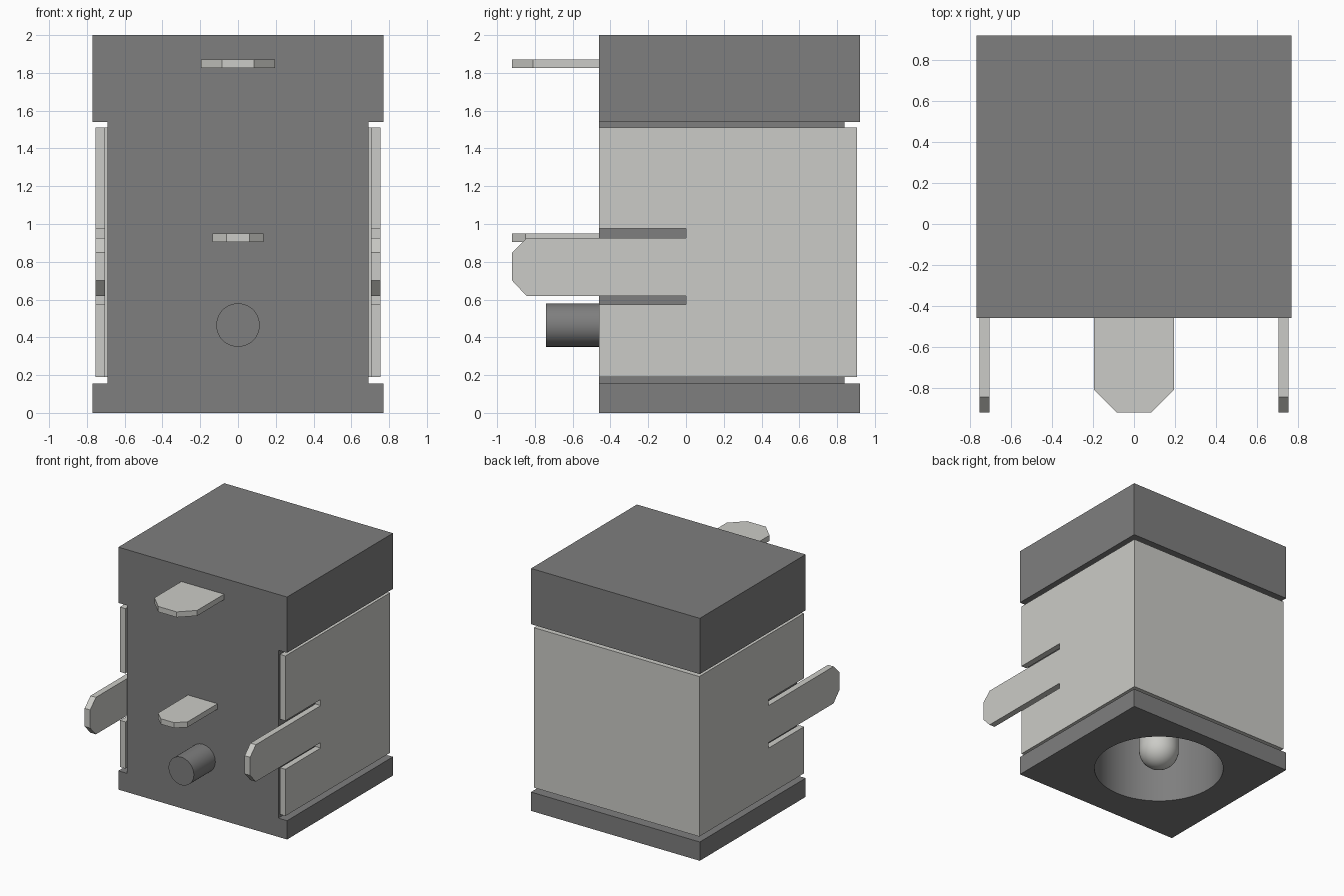
import bpy, bmesh, math
from mathutils import Vector

if "Cube" in bpy.data.objects:
    bpy.data.objects.remove(bpy.data.objects["Cube"])


def material(name, rgb):
    m = bpy.data.materials.new(name)
    m.diffuse_color = (*rgb, 1)
    m.use_nodes = True
    m.node_tree.nodes["Principled BSDF"].inputs["Base Color"].default_value = m.diffuse_color
    return m


PLASTIC = material("dark_plastic", (0.21, 0.21, 0.21))
METAL = material("light_metal", (0.60, 0.60, 0.57))


def finish(bm, name, mat=None):
    bmesh.ops.recalc_face_normals(bm, faces=bm.faces)
    me = bpy.data.meshes.new(name)
    bm.to_mesh(me)
    bm.free()
    ob = bpy.data.objects.new(name, me)
    bpy.context.collection.objects.link(ob)
    if mat:
        me.materials.append(mat)
    return ob


def prism(name, outline, axis, lo, hi, mat=None):
    """Extrude a 2D outline along an axis (0=x, 1=y, 2=z) from lo to hi."""
    def place(p):
        q = list(p)
        q.insert(axis, lo)
        return q
    bm = bmesh.new()
    face = bm.faces.new([bm.verts.new(place(p)) for p in outline])
    ext = bmesh.ops.extrude_face_region(bm, geom=[face])
    shift = Vector((0, 0, 0))
    shift[axis] = hi - lo
    bmesh.ops.translate(bm, vec=shift,
                        verts=[v for v in ext["geom"] if isinstance(v, bmesh.types.BMVert)])
    return finish(bm, name, mat)


def rect(a0, a1, b0, b1):
    return [(a0, b0), (a1, b0), (a1, b1), (a0, b1)]


def circle(cx, cy, r, n=64):
    return [(cx + r * math.cos(2 * math.pi * i / n), cy + r * math.sin(2 * math.pi * i / n))
            for i in range(n)]


def smooth(ob):
    bpy.ops.object.select_all(action='DESELECT')
    ob.select_set(True)
    bpy.context.view_layer.objects.active = ob
    bpy.ops.object.shade_smooth_by_angle(angle=math.radians(30))


def cut(ob, cutter):
    """Subtract a cutter, then throw the cutter away."""
    cutter.hide_render = True
    mod = ob.modifiers.new("cut", 'BOOLEAN')
    mod.operation, mod.solver, mod.object = 'DIFFERENCE', 'EXACT', cutter
    bpy.context.view_layer.objects.active = ob
    bpy.ops.object.modifier_apply(modifier=mod.name)
    bpy.data.objects.remove(cutter)


FRONT = -0.46
PLUG_Y = 0.30

# Housing: a block with a recess round three sides and a round socket below
housing = prism("housing", rect(-0.77, 0.77, FRONT, 0.92), 2, 0, 2, PLASTIC)
recess = [(-0.69, -0.6), (-0.69, 0.84), (0.69, 0.84), (0.69, -0.6),
          (1, -0.6), (1, 1.1), (-1, 1.1), (-1, -0.6)]
cut(housing, prism("recess_cutter", recess, 2, 0.155, 1.54))
cut(housing, prism("socket_cutter", circle(0, PLUG_Y, 0.50), 2, -0.1, 1.5))
smooth(housing)

# Metal shell: side profile with slotted tabs, hollowed to a bent U sheet
side = [(FRONT, 0.19), (0.905, 0.19), (0.905, 1.51), (FRONT, 1.51),
        (FRONT, 0.975), (0, 0.975), (0, 0.925),
        (-0.845, 0.925), (-0.92, 0.85), (-0.92, 0.70), (-0.845, 0.62),
        (0, 0.62), (0, 0.575), (FRONT, 0.575)]
shell = prism("shell", side, 0, -0.755, 0.755, METAL)
cut(shell, prism("shell_cutter", rect(-0.705, 0.705, -1.1, 0.855), 2, 0, 1.8))

# Flat solder tabs on the front
for name, w, tip, shoulder, z0, z1 in (("upper_tab", 0.195, 0.085, -0.81, 1.825, 1.87),
                                       ("lower_tab", 0.135, 0.06, -0.85, 0.905, 0.95)):
    prism(name, [(-w, FRONT), (-w, shoulder), (-tip, -0.92),
                 (tip, -0.92), (w, shoulder), (w, FRONT)], 2, z0, z1, METAL)

# Locating peg
smooth(prism("locating_peg", circle(0, 0.465, 0.115, 48), 1, -0.74, FRONT, PLASTIC))

# Round-nosed centre pin inside the socket
R, TIP = 0.155, 0.01
bm = bmesh.new()
profile = [(0, 1.5), (R, 1.5)] + [
    (R * math.cos(a), TIP + R - R * math.sin(a))
    for a in (math.pi / 2 * i / 8 for i in range(8))] + [(0, TIP)]
verts = [bm.verts.new((r, PLUG_Y, z)) for r, z in profile]
edges = [bm.edges.new(pair) for pair in zip(verts, verts[1:])]
bmesh.ops.spin(bm, geom=verts + edges, cent=(0, PLUG_Y, 0), axis=(0, 0, 1),
               angle=2 * math.pi, steps=32, use_duplicate=False)
bmesh.ops.remove_doubles(bm, verts=bm.verts, dist=1e-4)
smooth(finish(bm, "centre_pin", METAL))
